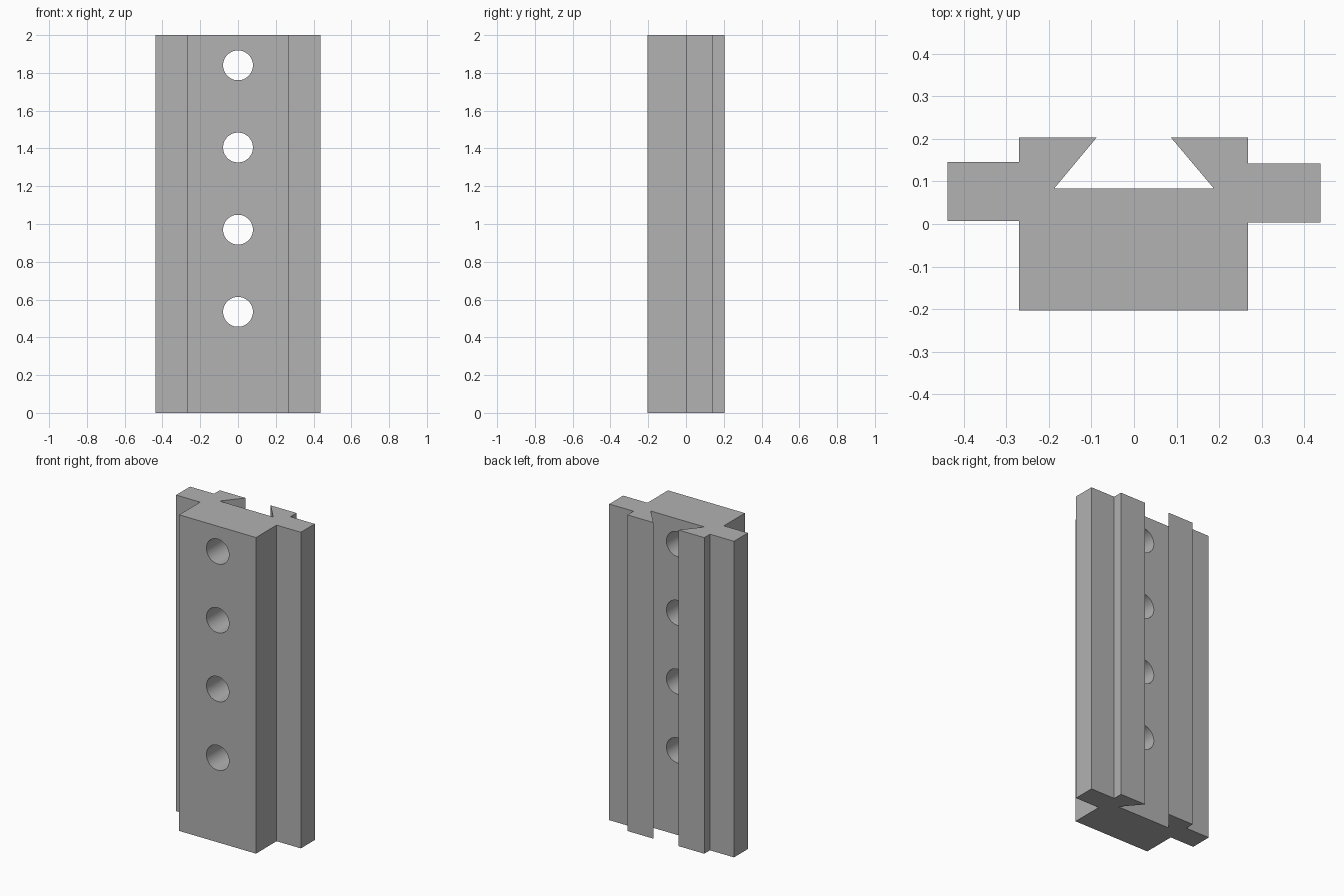
import bpy
import bmesh
import math
from mathutils import Matrix

HEIGHT = 2.0
HOLE_RADIUS = 0.079
HOLE_HEIGHTS = [0.535 + 0.435 * i for i in range(4)]

cube = bpy.data.objects.get("Cube")
if cube:
    bpy.data.objects.remove(cube, do_unlink=True)

# Single plain grey
grey = bpy.data.materials.new("plain_grey")
grey.use_nodes = True
colour = (0.445, 0.445, 0.445, 1.0)
grey.diffuse_color = colour
grey.node_tree.nodes["Principled BSDF"].inputs["Base Color"].default_value = colour


def add_object(name, bm):
    bmesh.ops.recalc_face_normals(bm, faces=bm.faces)
    mesh = bpy.data.meshes.new(name)
    bm.to_mesh(mesh)
    bm.free()
    mesh.materials.append(grey)
    obj = bpy.data.objects.new(name, mesh)
    bpy.context.collection.objects.link(obj)
    return obj


# Rail cross-section: body, side flanges and dovetail groove at the back
profile = [
    (-0.27, -0.203), (0.268, -0.203),
    (0.268, 0.003), (0.438, 0.003), (0.438, 0.142), (0.268, 0.142),
    (0.268, 0.203), (0.087, 0.203), (0.188, 0.083),
    (-0.188, 0.083), (-0.088, 0.203), (-0.27, 0.203),
    (-0.27, 0.146), (-0.438, 0.146), (-0.438, 0.007), (-0.27, 0.007),
]
bm = bmesh.new()
base = bm.faces.new([bm.verts.new((x, y, 0)) for x, y in profile])
top = bmesh.ops.extrude_face_region(bm, geom=[base], use_keep_orig=True)
bmesh.ops.translate(bm, vec=(0, 0, HEIGHT),
                    verts=[v for v in top["geom"] if isinstance(v, bmesh.types.BMVert)])
rail = add_object("dovetail_rail", bm)

# Row of bolt holes through the web
bm = bmesh.new()
for z in HOLE_HEIGHTS:
    bmesh.ops.create_cone(
        bm, cap_ends=True, segments=48, radius1=HOLE_RADIUS, radius2=HOLE_RADIUS, depth=1,
        matrix=Matrix.Translation((0, 0, z)) @ Matrix.Rotation(math.pi / 2, 4, "X"))
cutter = add_object("hole_cutter", bm)
cutter.hide_render = True

cut = rail.modifiers.new("bolt_holes", "BOOLEAN")
cut.operation = "DIFFERENCE"
cut.solver = "EXACT"
cut.object = cutter

bpy.ops.object.select_all(action="DESELECT")
rail.select_set(True)
bpy.context.view_layer.objects.active = rail
bpy.ops.object.modifier_apply(modifier=cut.name)
bpy.data.objects.remove(cutter, do_unlink=True)
bpy.ops.object.shade_smooth_by_angle(angle=math.radians(30))
